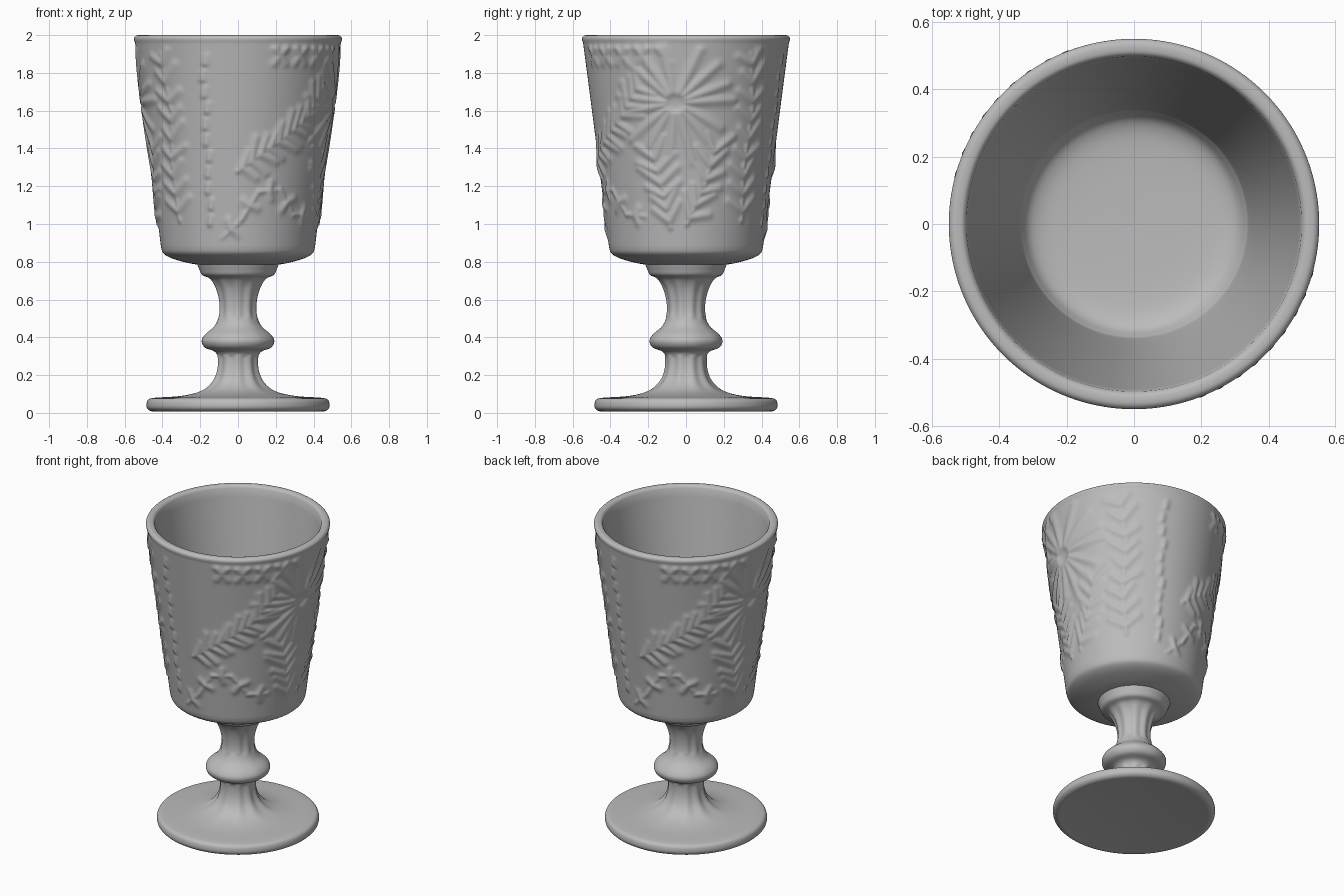
import bpy, math, random
from mathutils import Vector

random.seed(4)
if "Cube" in bpy.data.objects:
    bpy.data.objects.remove(bpy.data.objects["Cube"])

mat = bpy.data.materials.new("grey_glass")
mat.use_nodes = True
grey = (0.5, 0.5, 0.5, 1)
mat.diffuse_color = grey
mat.node_tree.nodes["Principled BSDF"].inputs["Base Color"].default_value = grey


def smooth_profile(pts, steps):
    """Catmull-Rom curve through (radius, height) points."""
    p = [Vector(q) for q in pts]
    p = [p[0]] + p + [p[-1]]
    out = []
    for a, b, c, d in zip(p, p[1:], p[2:], p[3:]):
        for i in range(steps):
            t = i / steps
            out.append(0.5 * (2 * b + (c - a) * t + (2 * a - 5 * b + 4 * c - d) * t ** 2
                              + (3 * b - a - 3 * c + d) * t ** 3))
    return out + [p[-1]]


def lathe(name, profile, sides, offset):
    """Turn a profile about z; offset(angle, radius, height) moves it in or out."""
    verts, faces = [], []
    for r, z in profile:
        for k in range(sides):
            a = 2 * math.pi * k / sides
            rr = max(r, 0.0005) + offset(k, a, r, z)
            verts.append((rr * math.sin(a), -rr * math.cos(a), z))
    for j in range(len(profile) - 1):
        for k in range(sides):
            n = (k + 1) % sides
            faces.append((j * sides + k, j * sides + n,
                          (j + 1) * sides + n, (j + 1) * sides + k))
    # close the pole rings
    if profile[0][0] < 0.001:
        faces.append(tuple(reversed(range(sides))))
    if profile[-1][0] < 0.001:
        faces.append(tuple(range(len(verts) - sides, len(verts))))
    me = bpy.data.meshes.new(name)
    me.from_pydata(verts, [], faces)
    me.materials.append(mat)
    ob = bpy.data.objects.new(name, me)
    bpy.context.collection.objects.link(ob)
    bpy.ops.object.select_all(action='DESELECT')
    ob.select_set(True)
    bpy.context.view_layer.objects.active = ob
    bpy.ops.object.shade_smooth_by_angle(angle=math.radians(50))
    return ob


# Foot, knob and faceted stem
def facets(k, a, r, z):
    fade = max(0, min(1, (z - 0.09) / 0.06, (0.73 - z) / 0.06))
    if 0.3 < z < 0.5:
        fade *= 0.1
    return 0.035 * r * fade * math.cos(10 * a)


foot = smooth_profile([(0, .03), (.2, .025), (.4, .012), (.455, .008), (.48, .022),
                       (.485, .045), (.475, .07), (.44, .08), (.3, .09), (.2, .115),
                       (.14, .16), (.112, .22), (.107, .29), (.125, .325), (.175, .345),
                       (.193, .38), (.175, .415), (.125, .46), (.1, .52), (.1, .59),
                       (.118, .66), (.15, .71), (.19, .73), (.205, .76), (.215, .785)], 5)
lathe("foot_and_stem", foot, 100, facets)

# Raised foliage, laid out on the unrolled wall and repeated twice around
ARC = 0.48
PERIOD = math.pi * ARC
leaves = []   # start, end, half width, height


def leaf(x, z, angle, length, width=0.022, height=0.011):
    t = math.radians(angle)
    leaves.append((x, z, length * math.cos(t), length * math.sin(t), width, height))


def branch(points, leaf_len, spread, count, droop=0):
    """Stem through the points with paired leaves along it."""
    for (x0, z0), (x1, z1) in zip(points, points[1:]):
        ang = math.degrees(math.atan2(z1 - z0, x1 - x0))
        leaf(x0, z0, ang, math.hypot(x1 - x0, z1 - z0), 0.014, 0.008)
        for i in range(count):
            t = (i + 0.5) / count
            for s in (-1, 1):
                leaf(x0 + (x1 - x0) * t, z0 + (z1 - z0) * t,
                     ang + s * spread - droop + random.uniform(-12, 12),
                     leaf_len * random.uniform(0.8, 1.2))


# sweeping bough and the rocky ground below it
branch([(.0, 1.28), (.2, 1.42), (.38, 1.55), (.52, 1.74)], .11, 50, 4, 15)
branch([(-.1, .92), (.02, 1.02), (.12, 1.17), (.25, 1.18), (.36, 1.05), (.5, 1.04)], .05, 75, 1)
# palm crown with radiating leaves
for i in range(15):
    a = i * 24 + random.uniform(-6, 6)
    leaf(.7 + .06 * math.cos(math.radians(a)), 1.64 + .06 * math.sin(math.radians(a)),
         a, random.uniform(.2, .27), 0.024, 0.012)
# undergrowth and side fronds
branch([(.66, .98), (.62, 1.18), (.57, 1.38)], .13, 50, 3)
branch([(.76, 1.0), (.86, 1.2), (.92, 1.42)], .12, 45, 3)
branch([(1.12, 1.02), (1.1, 1.3), (1.13, 1.6), (1.09, 1.9)], .1, 48, 3)
# beaded column and leafy fringe under the rim
for i in range(11):
    leaf(-.17 + .01 * math.sin(i * 2), 1.0 + i * .085, 80, .04, .017, .009)
for i in range(9):
    leaf(.18 + i * .055, 1.93, -90 + 35 * (-1) ** i, .1, .02, .01)

SIDES = 320
cache = {}


def relief(k, a, r, z):
    if r < 0.4 or not 0.9 < z < 1.97 or r < 0.4 + (z - 0.88) * 0.12:
        return 0
    key = (k % (SIDES // 2), round(z, 5))
    if key not in cache:
        u = key[0] * 2 * math.pi / SIDES * ARC
        h = 0
        for x, lz, dx, dz, w, amp in leaves:
            pz = z - lz
            if abs(pz) > 0.36:
                continue
            px = (u - x + PERIOD / 2) % PERIOD - PERIOD / 2
            t = max(0, min(1, (px * dx + pz * dz) / (dx * dx + dz * dz)))
            d2 = ((px - t * dx) ** 2 + (pz - t * dz) ** 2) / (w * w)
            if d2 < 6:
                h = max(h, amp * math.exp(-d2) * (1 - 0.4 * t))
        fade = min(1, (z - 0.9) / 0.06, (1.97 - z) / 0.04)
        cache[key] = h * 1.25 * fade
    return cache[key]


# Bowl: underside, carved wall, rounded rim, smooth inside
under = smooth_profile([(.215, .785), (.27, .795), (.35, .818), (.395, .845), (.408, .88)], 5)
wall = [(.408 + .13 * t + .007 * t * t, .88 + 1.08 * t)
        for t in (i / 130 for i in range(1, 131))]
rim = smooth_profile([(.549, 1.97), (.55, 1.985), (.54, 1.997), (.525, 2.0),
                      (.508, 1.997), (.498, 1.985)], 3)
inside = smooth_profile([(.49, 1.93), (.415, 1.45), (.35, 1.03), (.33, .95),
                         (.29, .91), (.2, .895), (0, .89)], 6)
lathe("bowl", [tuple(p) for p in under + wall + rim + inside], SIDES, relief)
